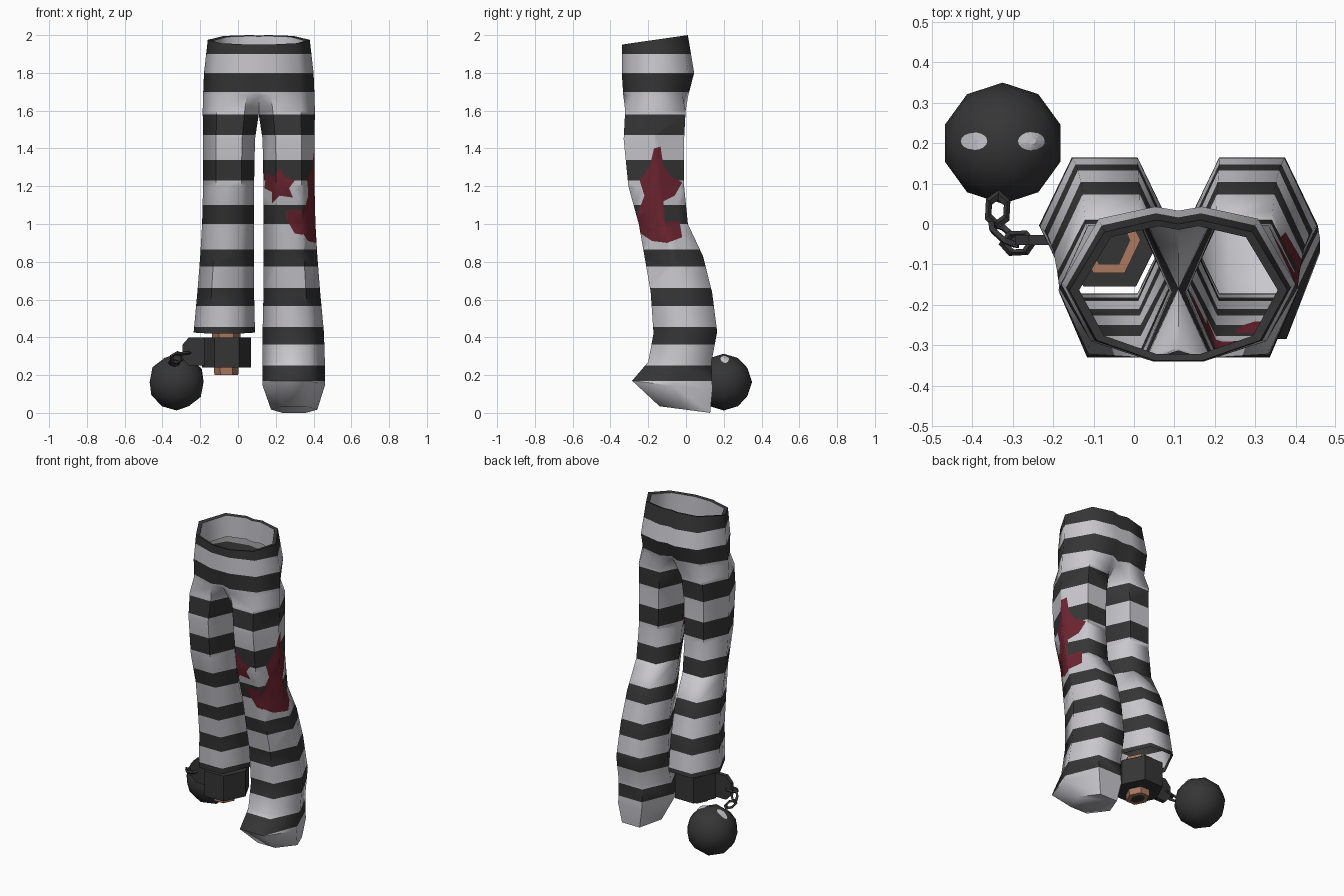
import bpy, bmesh, math
from mathutils import Vector, Quaternion

if "Cube" in bpy.data.objects:
    bpy.data.objects.remove(bpy.data.objects["Cube"])


def material(name, r, g, b):
    mat = bpy.data.materials.new(name)
    mat.use_nodes = True
    mat.diffuse_color = (r, g, b, 1)
    mat.node_tree.nodes["Principled BSDF"].inputs["Base Color"].default_value = (r, g, b, 1)
    return mat


cloth = material("pale cloth", .58, .57, .61)
dark = material("charcoal", .036, .036, .036)
blood = material("dark red", .15, .018, .03)
skin = material("skin", .4, .19, .115)


def finish(obj, name, mats, angle=None):
    obj.name = name
    for mat in mats:
        obj.data.materials.append(mat)
    bpy.ops.object.select_all(action="DESELECT")
    obj.select_set(True)
    bpy.context.view_layer.objects.active = obj
    if angle:
        bpy.ops.object.shade_smooth_by_angle(angle=math.radians(angle))
    return obj


def from_bmesh(bm, name, mats, angle=None):
    mesh = bpy.data.meshes.new(name)
    bm.to_mesh(mesh)
    bm.free()
    obj = bpy.data.objects.new(name, mesh)
    bpy.context.collection.objects.link(obj)
    return finish(obj, name, mats, angle)


def inside(p, poly):
    hit = False
    for (ax, ay), (bx, by) in zip(poly, poly[1:] + poly[:1]):
        if (ay > p[1]) != (by > p[1]) and p[0] < ax + (p[1] - ay) * (bx - ax) / (by - ay):
            hit = not hit
    return hit


# Trousers: one ring of twelve at the hips, one ring of six per leg
MID = .11
bm = bmesh.new()


def hip_ring(w, yf, yb, zf, zb, crease=0):
    half = [(0, yf + crease), (.22 * w, yf), (.75 * w, yf + .05), (w, (yf + yb) / 2),
            (.68 * w, yb - .03), (.2 * w, yb), (0, yb - .01 - crease)]
    pts = half + [(-d, y) for d, y in half[-2:0:-1]]
    return [bm.verts.new((MID + d, y, zf + (zb - zf) * (y - yf) / (yb - yf))) for d, y in pts]


def leg_ring(s, inner, outer, yf, yb, zf, zb, crotch=None):
    ym, zm, span = (yf + yb) / 2, (zf + zb) / 2, outer - inner
    pts = [(inner + span * .25, yf, zf), (inner + span * .75, yf, zf), (outer, ym, zm),
           (inner + span * .75, yb, zb), (inner + span * .25, yb, zb)]
    ring = [bm.verts.new((MID + s * d, y, z)) for d, y, z in pts]
    return [crotch or bm.verts.new((MID + s * inner, ym, zm))] + ring


def bridge(a, b):
    n = len(a)
    return [bm.faces.new((a[i], a[(i + 1) % n], b[(i + 1) % n], b[i])) for i in range(n)]


top = hip_ring(.27, -.338, .01, 1.95, 2)
hips = [top, hip_ring(.29, -.34, .043, 1.8, 1.8), hip_ring(.295, -.332, .012, 1.68, 1.68, .025)]
for a, b in zip(hips, hips[1:]):
    bridge(a, b)

# Leg rows: inner offset, outer offset, front y, back y, front z, back z
LEG = [(.02, .295, -.33, -.01, 1.45, 1.45), (.025, .295, -.305, -.01, 1.2, 1.2),
       (.025, .3, -.25, .01, 1, 1), (.025, .31, -.22, .09, .83, .83),
       (.025, .325, -.187, .138, .64, .64), (.02, .345, -.172, .165, .42, .43),
       (.02, .35, -.2, .135, .27, .27), (.02, .35, -.285, .14, .17, .12),
       (.065, .31, -.14, .128, .035, 0)]
crotch = bm.verts.new((MID, -.16, 1.58))
for s in (1, -1):
    last = leg_ring(s, 0, .297, -.322, -.002, 1.6, 1.6, crotch)
    hip = [hips[-1][(s * i) % 12] for i in range(7)]
    for i in range(1, 5):
        bm.faces.new((hip[i], hip[i + 1], last[i + 1], last[i]))
    bm.faces.new((hip[0], hip[1], last[1], crotch))
    bm.faces.new((hip[6], hip[5], last[5], crotch))
    for row in LEG if s > 0 else LEG[:6]:
        ring = leg_ring(s, *row)
        bridge(last, ring)
        last = ring
    if s > 0:
        bm.faces.new(last)

# Stripes
STRIPES = [(1.9, 3), (1.7, 1.8), (1.47, 1.58), (1.23, 1.34), (1, 1.1),
           (.775, .865), (.565, .66), (.363, .456), (.17, .25)]
for z in [z for pair in STRIPES for z in pair]:
    bmesh.ops.bisect_plane(bm, geom=bm.verts[:] + bm.edges[:] + bm.faces[:],
                           plane_co=(0, 0, z), plane_no=(0, 0, 1))
for f in bm.faces:
    z = f.calc_center_median().z
    f.material_index = int(any(lo < z < hi for lo, hi in STRIPES))

# Stains on the left knee, cut along their outlines
SIDE = [(-.17, 1.4), (-.19, 1.31), (-.245, 1.23), (-.22, 1.15), (-.25, 1.07), (-.27, .97),
        (-.18, .91), (-.1, .9), (-.02, .93), (-.035, 1.02), (-.11, 1.01), (-.12, 1.12),
        (-.06, 1.15), (-.02, 1.22), (-.08, 1.25), (-.12, 1.31), (-.135, 1.41)]
STAR = [(.15, 1.27), (.19, 1.25), (.22, 1.3), (.25, 1.25), (.3, 1.23), (.27, 1.19),
        (.29, 1.14), (.22, 1.15), (.18, 1.11), (.18, 1.17), (.14, 1.19)]
PATCH = [(.25, 1.07), (.36, 1.08), (.36, .94), (.3, .95), (.26, 1.02)]


def stain(poly, axis, facing):
    def region():
        bm.normal_update()
        return [f for f in bm.faces if f.calc_center_median().x > MID
                and .8 < f.calc_center_median().z < 1.47 and facing(f.normal)]
    for a, b in zip(poly, poly[1:] + poly[:1]):
        normal, point = Vector((0, 0, a[0] - b[0])), Vector((0, 0, a[1]))
        normal[axis], point[axis] = b[1] - a[1], a[0]
        faces = region()
        geom = faces + list({e for f in faces for e in f.edges}) + list({v for f in faces for v in f.verts})
        bmesh.ops.bisect_plane(bm, geom=geom, plane_co=point, plane_no=normal.normalized())
    for f in region():
        c = f.calc_center_median()
        if inside((c[axis], c.z), poly):
            f.material_index = 2


bmesh.ops.recalc_face_normals(bm, faces=bm.faces[:])
stain(SIDE, 1, lambda n: n.x > .3)
for shape in (STAR, PATCH):
    stain(shape, 0, lambda n: n.x < .3 and n.y < 0)

# Waist rim and pale lining
centre = Vector((MID, -.16, 0))
rim, hem = [], []
for v in top:
    flat = centre + (v.co - centre) * .91
    rim.append(bm.verts.new((flat.x, flat.y, v.co.z - .005)))
    hem.append(bm.verts.new((flat.x, flat.y, v.co.z - .14)))
for f in bridge(top, rim):
    f.material_index = 1
bridge(rim, hem)
bmesh.ops.recalc_face_normals(bm, faces=bm.faces[:])
from_bmesh(bm, "striped_trousers", [cloth, dark, blood], 65)


# Ankle stump and shackle: six-sided, with corners pointing left and right
def hex_prism(name, r1, r2, z1, z2, x, y, stretch, mats, inset=0):
    b = bmesh.new()
    bmesh.ops.create_cone(b, cap_ends=True, segments=6, radius1=r1, radius2=r2, depth=z2 - z1)
    bmesh.ops.rotate(b, verts=b.verts[:], matrix=Quaternion((0, 0, 1), math.pi / 6).to_matrix())
    bmesh.ops.scale(b, verts=b.verts[:], vec=(1, stretch, 1))
    bmesh.ops.translate(b, verts=b.verts[:], vec=(x, y, (z1 + z2) / 2))
    if inset:
        b.normal_update()
        caps = [f for f in b.faces if abs(f.normal.z) > .9]
        bmesh.ops.inset_individual(b, faces=caps, thickness=inset)
        for f in caps:
            f.material_index = 1
    from_bmesh(b, name, mats)


hex_prism("ankle", .063, .078, .2, .45, -.062, -.04, 1.2, [skin, dark], .025)
hex_prism("shackle", .13, .13, .24, .4, -.06, -.025, 1.15, [dark])

# Shackle lug: thin plate with clipped outer corners
b = bmesh.new()
outline = [(-.15, .25), (-.26, .25), (-.295, .29), (-.295, .36), (-.26, .4), (-.15, .4)]
plate = b.faces.new([b.verts.new((x, -.052, z)) for x, z in outline])
made = bmesh.ops.extrude_face_region(b, geom=[plate], use_keep_orig=True)["geom"]
bmesh.ops.translate(b, verts=[g for g in made if isinstance(g, bmesh.types.BMVert)], vec=(0, .025, 0))
bmesh.ops.recalc_face_normals(b, faces=b.faces[:])
from_bmesh(b, "shackle_lug", [dark])


# Chain
def link(name, a, b, roll):
    a, b = Vector(a), Vector(b)
    turn = (b - a).to_track_quat("X", "Z") @ Quaternion((1, 0, 0), roll)
    bpy.ops.mesh.primitive_torus_add(major_segments=6, minor_segments=4, major_radius=.026,
                                     minor_radius=.009, location=(a + b) / 2, rotation=turn.to_euler())
    obj = bpy.context.object
    obj.scale.x = (b - a).length / .07
    finish(obj, name, [dark])


link("chain_link_1", (-.24, -.045, .32), (-.335, -.05, .31), 0)
link("chain_link_2", (-.285, -.06, .315), (-.36, .01, .27), math.pi / 3)
link("chain_link_3", (-.34, -.015, .28), (-.335, .085, .25), 0)

# Iron ball with two pale spots laid on its upper surface
BALL = Vector((-.325, .2, .163))
bpy.ops.mesh.primitive_ico_sphere_add(subdivisions=2, radius=.15, location=BALL)
ball = finish(bpy.context.object, "iron_ball", [dark], 60)
bpy.context.view_layer.update()
b = bmesh.new()


def on_ball(x, y):
    _, point, normal, _ = ball.ray_cast(Vector((x, y, 1)), Vector((0, 0, -1)))
    return b.verts.new(BALL + point + normal * .003)


for s in (-1, 1):
    rings = [[on_ball(s * .07 + .033 * k * math.cos(t * math.pi / 8),
                      .005 + .022 * k * math.sin(t * math.pi / 8)) for t in range(16)]
             for k in (1, .67, .33)]
    for outer, inner in zip(rings, rings[1:]):
        for i in range(16):
            j = (i + 1) % 16
            b.faces.new((outer[i], outer[j], inner[j], inner[i]))
    b.faces.new(rings[-1])
from_bmesh(b, "ball_spots", [cloth])
